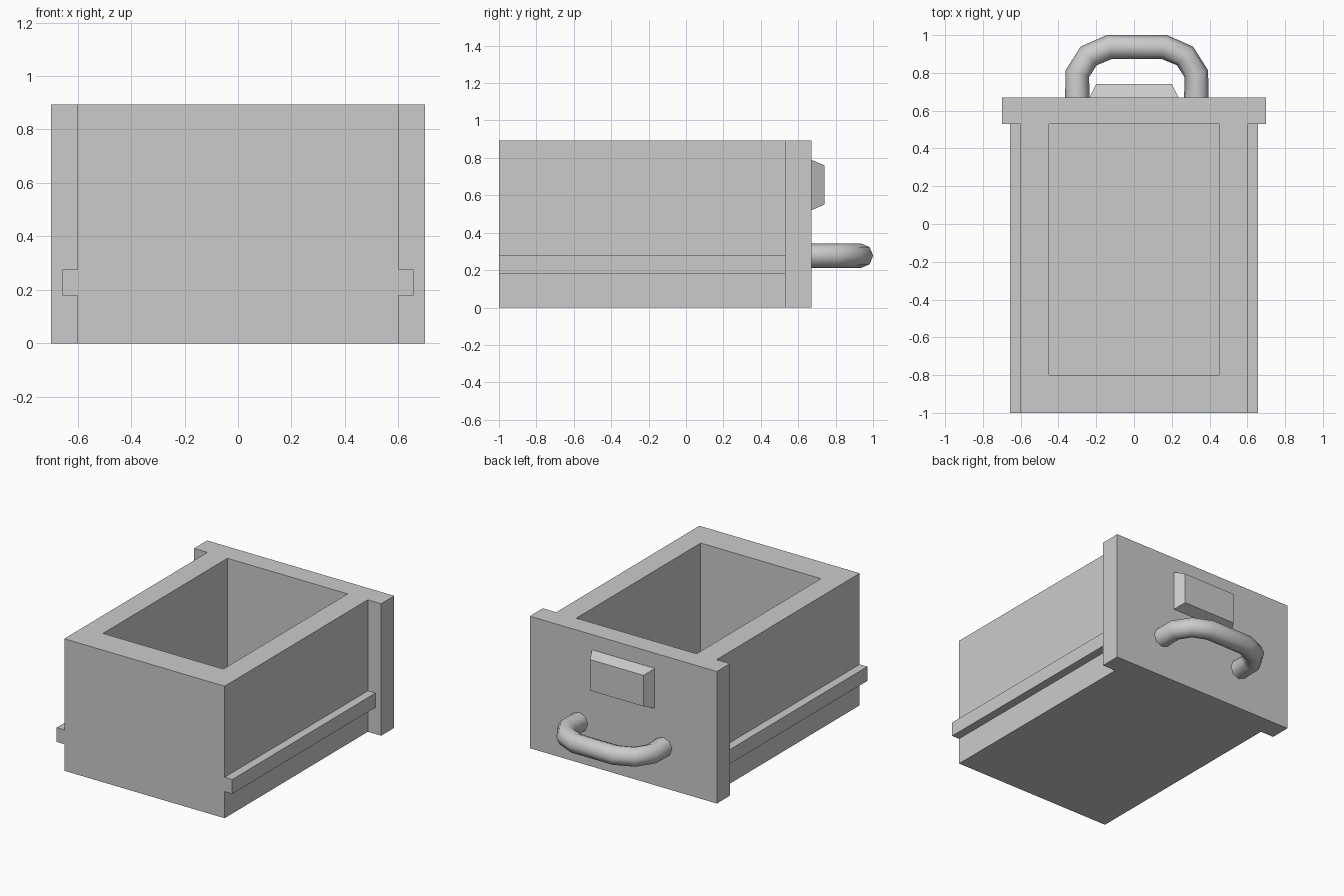
import bpy
import bmesh

cube = bpy.data.objects.get("Cube")
if cube:
    bpy.data.objects.remove(cube, do_unlink=True)

grey = bpy.data.materials.new("plain_grey")
grey.use_nodes = True
grey.diffuse_color = (0.6, 0.6, 0.6, 1)
grey.node_tree.nodes["Principled BSDF"].inputs["Base Color"].default_value = (0.6, 0.6, 0.6, 1)

HEIGHT = 0.893
PANEL_IN, PANEL_OUT = 0.53, 0.67


def add_object(name, bm):
    bmesh.ops.recalc_face_normals(bm, faces=bm.faces)
    mesh = bpy.data.meshes.new(name)
    bm.to_mesh(mesh)
    bm.free()
    mesh.materials.append(grey)
    obj = bpy.data.objects.new(name, mesh)
    bpy.context.collection.objects.link(obj)
    return obj


def prism(name, outline, z0, z1):
    """Extrude a plan outline from z0 up to z1."""
    bm = bmesh.new()
    face = bm.faces.new([bm.verts.new((x, y, z0)) for x, y in outline])
    top = bmesh.ops.extrude_face_region(bm, geom=[face])["geom"]
    verts = [v for v in top if isinstance(v, bmesh.types.BMVert)]
    bmesh.ops.translate(bm, verts=verts, vec=(0, 0, z1 - z0))
    return add_object(name, bm)


def rectangle(x0, x1, y0, y1):
    return [(x0, y0), (x1, y0), (x1, y1), (x0, y1)]


# Drawer box with its wider face panel, hollowed from above
half = [(0.6, -1), (0.6, PANEL_IN), (0.7, PANEL_IN), (0.7, PANEL_OUT)]
outline = half + [(-x, y) for x, y in reversed(half)]
drawer = prism("drawer_box", outline, 0, HEIGHT)
cutter = prism("cavity_cutter", rectangle(-0.45, 0.45, -0.8, PANEL_IN), 0.16, 1.2)
cutter.hide_render = True
cutter.hide_set(True)
cut = drawer.modifiers.new("cavity", "BOOLEAN")
cut.operation = "DIFFERENCE"
cut.solver = "EXACT"
cut.object = cutter
bpy.context.view_layer.objects.active = drawer
bpy.ops.object.modifier_apply(modifier=cut.name)
bpy.data.objects.remove(cutter, do_unlink=True)

# Side runners
for side, name in ((1, "left_runner"), (-1, "right_runner")):
    prism(name, rectangle(side * 0.6, side * 0.657, -1, PANEL_IN), 0.18, 0.277)

# Bevelled label plate on the face panel
bm = bmesh.new()
rings = []
for y, x, low, high in ((PANEL_OUT, 0.235, 0.52, 0.79), (0.74, 0.2, 0.55, 0.76)):
    rings.append([bm.verts.new((px, y, pz)) for px, pz in rectangle(-x, x, low, high)])
    bm.faces.new(rings[-1])
for i in range(4):
    j = (i + 1) % 4
    bm.faces.new((rings[0][i], rings[0][j], rings[1][j], rings[1][i]))
add_object("label_plate", bm)

# Pull handle: round tube along a bent path
path = [(0.315, 0.65), (0.315, 0.795), (0.255, 0.89), (0.145, 0.937)]
path += [(-x, y) for x, y in reversed(path)]
curve = bpy.data.curves.new("pull_handle", "CURVE")
curve.dimensions = "3D"
curve.bevel_depth = 0.065
curve.bevel_resolution = 2
curve.use_fill_caps = True
curve.materials.append(grey)
spline = curve.splines.new("POLY")
spline.points.add(len(path) - 1)
for point, (x, y) in zip(spline.points, path):
    point.co = (x + 0.015, y, 0.277, 1)
spline.use_smooth = True
handle = bpy.data.objects.new("pull_handle", curve)
bpy.context.collection.objects.link(handle)
bpy.ops.object.select_all(action="DESELECT")
handle.select_set(True)
bpy.context.view_layer.objects.active = handle
bpy.ops.object.convert(target="MESH")
bpy.ops.object.shade_smooth_by_angle(angle=1.0)
